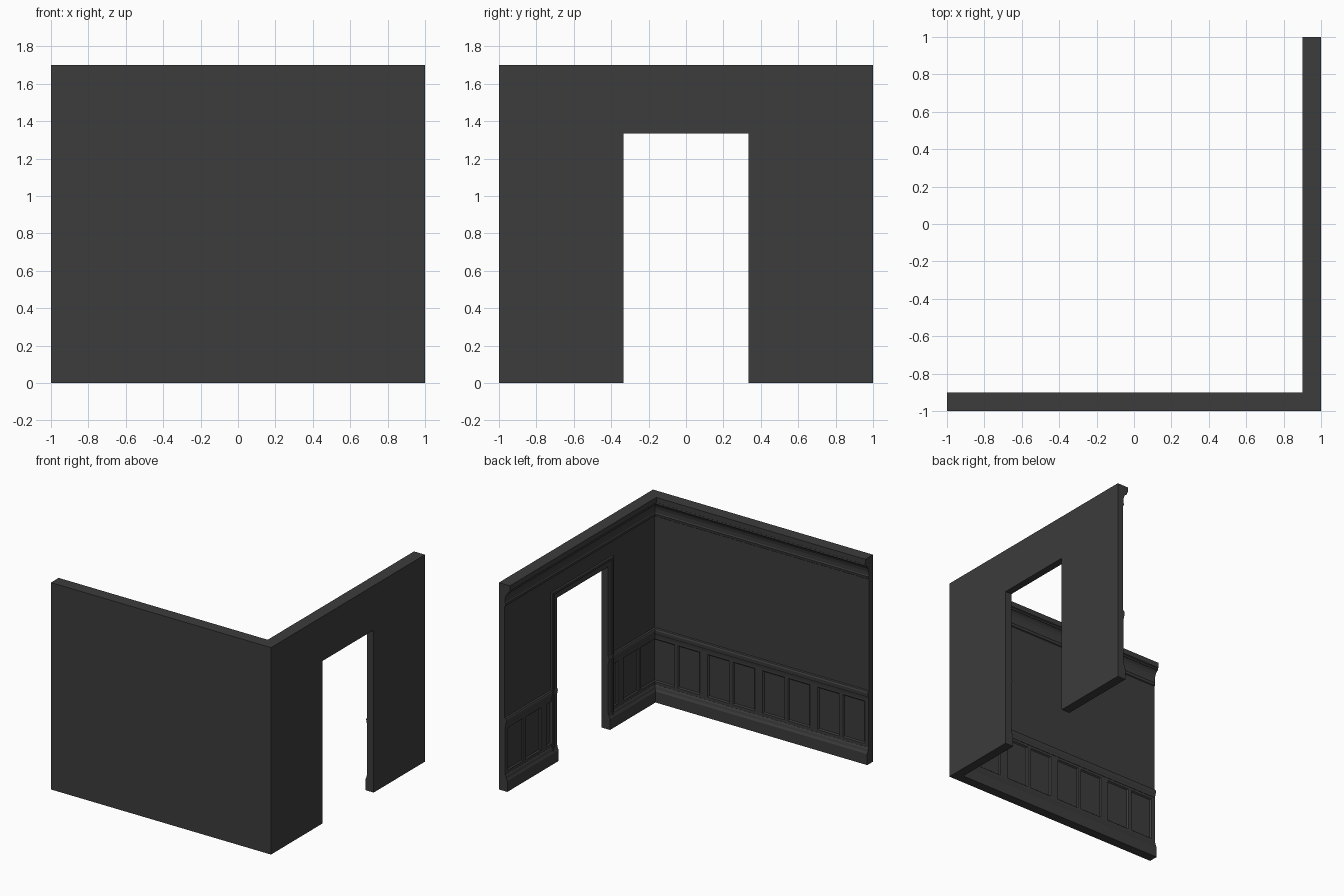
import bpy, bmesh
from mathutils import Vector

cube = bpy.data.objects.get("Cube")
if cube:
    bpy.data.objects.remove(cube, do_unlink=True)

DOOR, DOOR_TOP = 0.333, 1.335

# One dark paint for everything
paint = bpy.data.materials.new("charcoal_paint")
paint.use_nodes = True
COLOUR = (0.045, 0.045, 0.045, 1)
paint.diffuse_color = COLOUR
bsdf = paint.node_tree.nodes["Principled BSDF"]
bsdf.inputs["Base Color"].default_value = COLOUR
bsdf.inputs["Roughness"].default_value = 0.8


def finish(name, bm):
    bmesh.ops.recalc_face_normals(bm, faces=bm.faces)
    mesh = bpy.data.meshes.new(name)
    bm.to_mesh(mesh)
    bm.free()
    mesh.materials.append(paint)
    obj = bpy.data.objects.new(name, mesh)
    bpy.context.collection.objects.link(obj)
    return obj


def front(t, d, z):
    """Point on the front wall: t along it, d deep from its outer face."""
    return Vector((t, -1 + d, z))


def side(t, d, z):
    return Vector((1 - d, t, z))


def loft(name, sections):
    """Join matching closed sections into a capped solid."""
    bm = bmesh.new()
    rings = [[bm.verts.new(p) for p in s] for s in sections]
    for a, b in zip(rings, rings[1:]):
        for i in range(len(a)):
            j = (i + 1) % len(a)
            bm.faces.new((a[i], a[j], b[j], b[i]))
    bm.faces.new(rings[0])
    bm.faces.new(rings[-1])
    return finish(name, bm)


def corner(d, z):
    return Vector((1 - d, -1 + d, z))


# Wall cross-sections (depth, height): skirting, wainscot bed, chair rail, crown
lower = [(0, 0), (0.076, 0), (0.076, 0.09), (0.068, 0.105), (0.063, 0.125),
         (0.057, 0.135), (0.04, 0.135), (0.04, 0.53), (0.059, 0.53),
         (0.061, 0.55), (0.066, 0.56), (0.068, 0.585), (0.062, 0.598),
         (0.05, 0.602), (0.05, DOOR_TOP), (0, DOOR_TOP)]
upper = [(0, DOOR_TOP), (0.05, DOOR_TOP), (0.05, 1.515), (0.057, 1.52),
         (0.06, 1.54), (0.055, 1.548), (0.056, 1.58), (0.062, 1.605),
         (0.073, 1.625), (0.088, 1.638), (0.092, 1.638), (0.092, 1.652),
         (0.1, 1.657), (0.1, 1.7), (0, 1.7)]


def run(profile, place, t):
    return [place(t, d, z) for d, z in profile]


def mitre(profile):
    return [corner(d, z) for d, z in profile]


loft("lower_wall_corner", [run(lower, front, -1), mitre(lower), run(lower, side, -DOOR)])
loft("lower_wall_end", [run(lower, side, DOOR), run(lower, side, 1)])
loft("upper_wall_and_crown", [run(upper, front, -1), mitre(upper), run(upper, side, 1)])


# Wainscot: strips of stiles and bevelled recessed panels, two per half unit
def wainscot(name, place, lo, hi):
    cuts = {lo, hi}
    for k in range(-4, 4):
        cuts |= {t for t in (k / 4 + 0.0, k / 4 + 0.25)}
    edges = []
    for k in range(-4, 4):
        near, far = (0.035, 0.235) if k % 2 == 0 else (0.015, 0.215)
        edges += [k / 4 + near, k / 4 + far]
    ts = sorted({lo, hi, *(t for t in edges if lo < t < hi)})
    zs = [0.13, 0.16, 0.51, 0.535]
    bm = bmesh.new()
    grid = [[bm.verts.new(place(t, 0.056, z)) for z in zs] for t in ts]
    inward = place(0, 1, 0) - place(0, 0, 0)
    panels = []
    for i in range(len(ts) - 1):
        mid = (ts[i] + ts[i + 1]) / 2
        is_panel = any(a < mid < b for a, b in zip(edges[::2], edges[1::2]))
        for j in range(len(zs) - 1):
            f = bm.faces.new((grid[i][j], grid[i + 1][j], grid[i + 1][j + 1], grid[i][j + 1]))
            f.normal_update()
            if f.normal.dot(inward) < 0:
                f.normal_flip()
            if is_panel and j == 1:
                panels.append(f)
    bm.normal_update()
    bmesh.ops.inset_individual(bm, faces=panels, thickness=0.012, depth=-0.01)
    # Close the rim back into the wall
    rim = [e for e in bm.edges if e.is_boundary]
    new = bmesh.ops.extrude_edge_only(bm, edges=rim)["geom"]
    bmesh.ops.translate(bm, vec=inward * -0.02,
                        verts=[v for v in new if isinstance(v, bmesh.types.BMVert)])
    return finish(name, bm)


wainscot("front_wainscot", front, -1, 0.99)
wainscot("side_wainscot_near_corner", side, -0.99, -DOOR)
wainscot("side_wainscot_end", side, DOOR, 1)

# Door casing: moulded profile (offset from opening, depth) carried around the door
casing = [(0, 0.03), (0, 0.059), (0.012, 0.063), (0.042, 0.063),
          (0.048, 0.071), (0.062, 0.071), (0.067, 0.066), (0.067, 0.03)]
loft("door_casing", [
    [side(s * (DOOR + o), d, top * (DOOR_TOP + o)) for o, d in casing]
    for s, top in ((-1, 0), (-1, 1), (1, 1), (1, 0))])
